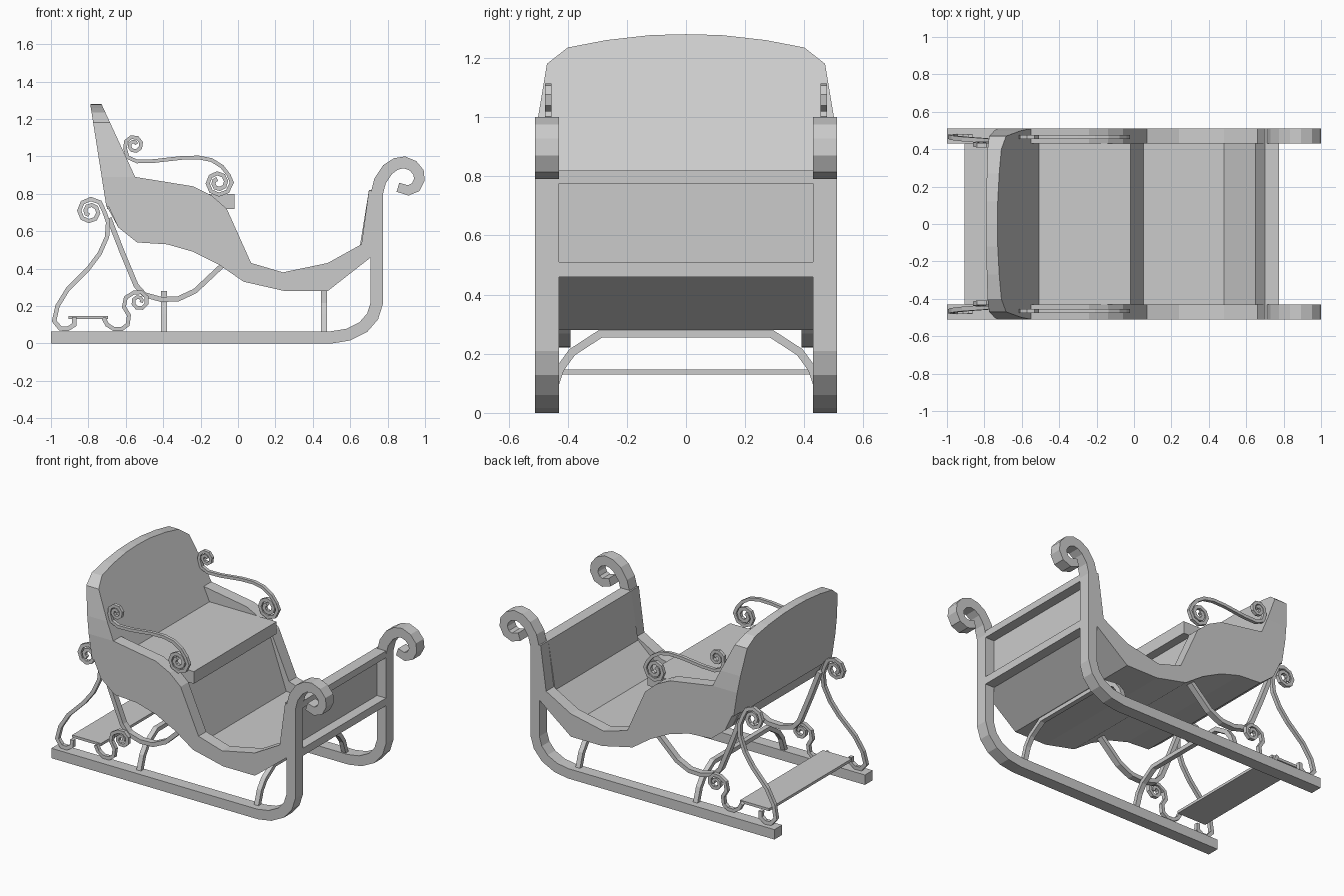
import bpy, math
from mathutils import Vector

if "Cube" in bpy.data.objects:
    bpy.data.objects.remove(bpy.data.objects["Cube"])


def make(name, verts, faces, mirror=False):
    me = bpy.data.meshes.new(name)
    me.from_pydata(verts, [], faces)
    ob = bpy.data.objects.new(name, me)
    bpy.context.collection.objects.link(ob)
    import bmesh
    bm = bmesh.new()
    bm.from_mesh(me)
    bmesh.ops.recalc_face_normals(bm, faces=bm.faces)
    bm.to_mesh(me)
    bm.free()
    if mirror:
        m = ob.modifiers.new("Mirror", 'MIRROR')
        m.use_axis = (False, True, False)
    return ob


def prism(name, a, b, mirror=False):
    """Close two matching outlines into a solid."""
    n = len(a)
    faces = [tuple(range(n)), tuple(range(2 * n - 1, n - 1, -1))]
    faces += [(i, (i + 1) % n, n + (i + 1) % n, n + i) for i in range(n)]
    return make(name, a + b, faces, mirror)


def slab(name, pts, y0, y1, mirror=False):
    """Extrude an x/z profile along y."""
    return prism(name, [(x, y0, z) for x, z in pts], [(x, y1, z) for x, z in pts], mirror)


def box(name, x0, x1, y0, y1, z0, z1):
    return slab(name, [(x0, z0), (x1, z0), (x1, z1), (x0, z1)], y0, y1)


def ribbon_sides(path, w0, w1, taper_from=0):
    """Mitred left and right offsets of a 2D path."""
    p = [Vector(q) for q in path]
    n = len(p)
    left, right = [], []
    for i in range(n):
        d0 = (p[i] - p[max(i - 1, 0)]).normalized()
        d1 = (p[min(i + 1, n - 1)] - p[i]).normalized()
        d = (d0 + d1).normalized()
        nrm = Vector((-d.y, d.x))
        ref = d1 if i < n - 1 else d0
        t = max(0, (i - taper_from) / (n - 1 - taper_from))
        h = (w0 + (w1 - w0) * t) / 2 / max(0.6, d.dot(ref))
        left.append(p[i] + nrm * h)
        right.append(p[i] - nrm * h)
    return left, right


def ribbon(name, path, w0, w1, to3d, taper_from=0, mirror=True):
    """Four-sided bar along a 2D path; to3d(u, v, side) places each corner."""
    left, right = ribbon_sides(path, w0, w1, taper_from)
    verts = []
    for l, r in zip(left, right):
        verts += [to3d(*l, 0), to3d(*r, 0), to3d(*r, 1), to3d(*l, 1)]
    n = len(path)
    faces = [(0, 1, 2, 3), tuple(4 * n - k for k in (1, 2, 3, 4))]
    for i in range(n - 1):
        for k in range(4):
            a, b = 4 * i + k, 4 * i + (k + 1) % 4
            faces.append((a, b, b + 4, a + 4))
    return make(name, verts, faces, mirror)


def at_y(y0, y1):
    return lambda x, z, s: (x, y1 if s else y0, z)


def spiral(cx, cz, r0, r1, start, turns, per_turn=8):
    n = round(abs(turns) * per_turn)
    out = []
    for i in range(n + 1):
        t = i / n
        a = math.radians(start) + turns * 2 * math.pi * t
        r = r0 + (r1 - r0) * t
        out.append((cx + r * math.cos(a), cz + r * math.sin(a)))
    return out


# Runners with curled fronts
ribbon("runner", [(-1, .0325), (.5, .0325), (.59, .047), (.67, .087), (.72, .145), (.742, .215),
                  (.742, .8), (.76, .87), (.80, .93), (.845, .96), (.89, .968), (.935, .95),
                  (.965, .915), (.97, .875), (.95, .835), (.91, .818), (.855, .835)],
       .065, .05, at_y(.43, .51), taper_from=8)

# Body sides
slab("body_side", [(-.727, .89), (-.55, .89), (-.24, .84), (-.14, .79), (-.06, .72), (.07, .43),
                   (.24, .38), (.48, .43), (.66, .53), (.70, .82), (.71, .82), (.71, .46),
                   (.48, .28), (.25, .28), (.03, .33), (-.1, .42), (-.24, .49), (-.38, .53),
                   (-.54, .54), (-.64, .62), (-.71, .77)], .43, .51, mirror=True)

# Hull between the sides: dash, floor, riser, underside
slab("hull", [(.71, .82), (.70, .82), (.65, .51), (.48, .36), (.05, .36), (-.08, .73), (-.70, .73),
              (-.64, .62), (-.54, .54), (-.38, .53), (-.24, .49), (-.1, .42), (.03, .33),
              (.25, .28), (.48, .28), (.71, .46)], -.43, .43)

# Seat board
slab("seat", [(-.70, .72), (-.02, .72), (-.02, .80), (-.71, .80)], -.43, .43)

# Arched, raked backrest
half = [(.51, .73), (.51, .89), (.50, 1.0), (.47, 1.18), (.40, 1.235), (.27, 1.26), (.12, 1.277)]
outline = half + [(0, 1.28)] + [(-y, z) for y, z in reversed(half)]
prism("backrest",
      [(-.73 + (1.28 - z) * .18 / .39, y, z) for y, z in outline],
      [(-.79 + (1.28 - z) * .08 / .51, y, z) for y, z in outline])

# Front frame crossbars
box("front_bar_lower", .705, .775, -.43, .43, .46, .51)
box("front_bar_upper", .705, .775, -.43, .43, .775, .82)

# Arched braces between the runners
brace = [(.455, .06), (.425, .15), (.385, .205), (.288, .268)]
brace += [(-y, z) for y, z in reversed(brace)]
for name, x in (("front_brace", .46), ("rear_brace", -.395)):
    ribbon(name, brace, .027, .027,
           lambda y, z, s, x=x: (x + (.016 if s else -.016), y, z), mirror=False)

# Curved struts under the body
ribbon("under_strut", [(-.69, .67), (-.62, .49), (-.545, .31), (-.50, .26), (-.41, .235),
                       (-.32, .238), (-.23, .28), (-.07, .43)], .027, .027, at_y(.39, .43))

# Rear step board
box("step_board", -.905, -.695, -.43, .43, .13, .147)


# Rear scrolls lean inward towards the top
def lean(x, z, s):
    return (x, .475 - .07 * z + (.012 if s else -.012), z)


ribbon("rear_scroll", [(-.875, .14), (-.875, .10), (-.91, .078), (-.95, .08), (-.983, .12),
                       (-.965, .20), (-.91, .29), (-.80, .40), (-.74, .48), (-.70, .57),
                       (-.695, .65)] + spiral(-.79, .705, .075, .02, 0, 1.7), .024, .02, lean)

# Small step scrolls
ribbon("step_scroll", [(-.72, .138), (-.70, .10), (-.665, .078), (-.62, .078), (-.59, .10),
                       (-.583, .15), (-.61, .195), (-.60, .245)]
       + spiral(-.53, .225, .054, .014, 120, -1.4), .022, .018, at_y(.43, .455))

# Armrests, scrolled at both ends
arm = [(-.05, .90), (-.085, .945), (-.14, .98), (-.21, .994), (-.30, .992), (-.45, .975),
       (-.54, .973), (-.59, .995)]
front_curl = spiral(-.105, .86, .072, .02, 0, -1.7)
rear_curl = spiral(-.555, 1.06, .052, .014, 200, -1.5)
ribbon("armrest", front_curl[::-1] + arm + rear_curl, .022, .018, at_y(.455, .477))
